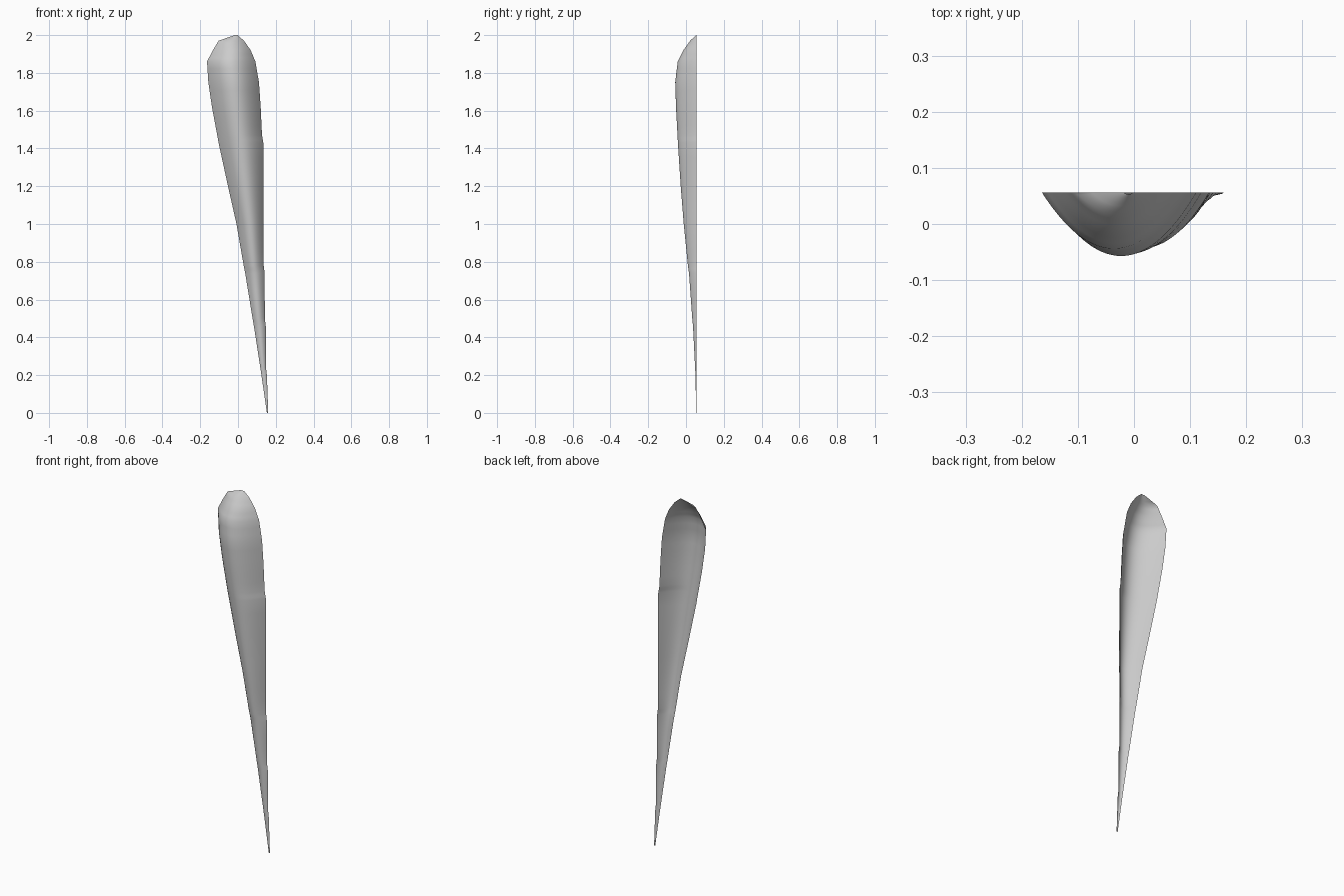
import bpy
from mathutils import Vector

if "Cube" in bpy.data.objects:
    bpy.data.objects.remove(bpy.data.objects["Cube"])

# Stations along the blade: height, left edge x, right edge x, deepest y
STATIONS = [
    (0.00, 0.153, 0.160, 0.054), (0.20, 0.124, 0.153, 0.050),
    (0.24, 0.118, 0.148, 0.048), (0.46, 0.084, 0.147, 0.037),
    (0.50, 0.077, 0.142, 0.033), (0.74, 0.038, 0.141, 0.016),
    (0.78, 0.030, 0.136, 0.010), (1.00, -0.008, 0.136, -0.012),
    (1.20, -0.053, 0.135, -0.028), (1.43, -0.103, 0.134, -0.043),
    (1.47, -0.110, 0.127, -0.045), (1.62, -0.138, 0.120, -0.053),
    (1.75, -0.157, 0.111, -0.057), (1.86, -0.164, 0.092, -0.044),
    (1.92, -0.133, 0.067, -0.014), (1.97, -0.103, 0.032, 0.022),
    (2.00, -0.018, -0.002, 0.053),
]
BACK_Y = 0.056
SIDES = 32


def build_shell(name, stations):
    """Loft an open, trough-shaped shell through parabolic sections."""
    rows = []
    for a, b in zip(stations, stations[1:]):
        rows += [Vector(a).lerp(Vector(b), k / 3) for k in range(3)]
    rows.append(Vector(stations[-1]))
    verts, faces = [], []
    for z, left, right, deep in rows:
        for i in range(SIDES + 1):
            u = 2 * i / SIDES - 1
            x = (left + right) / 2 + u * (right - left) / 2
            verts.append((x, BACK_Y - (BACK_Y - deep) * (1 - u * u), z))
    n = SIDES + 1
    for r in range(len(rows) - 1):
        for i in range(SIDES):
            k = r * n + i
            faces.append((k, k + 1, k + n + 1, k + n))
    mesh = bpy.data.meshes.new(name)
    mesh.from_pydata(verts, [], faces)
    obj = bpy.data.objects.new(name, mesh)
    bpy.context.collection.objects.link(obj)
    mesh.shade_smooth()
    return obj


# Curved tapering shell, open at the back
build_shell("tapered_shell", STATIONS)
